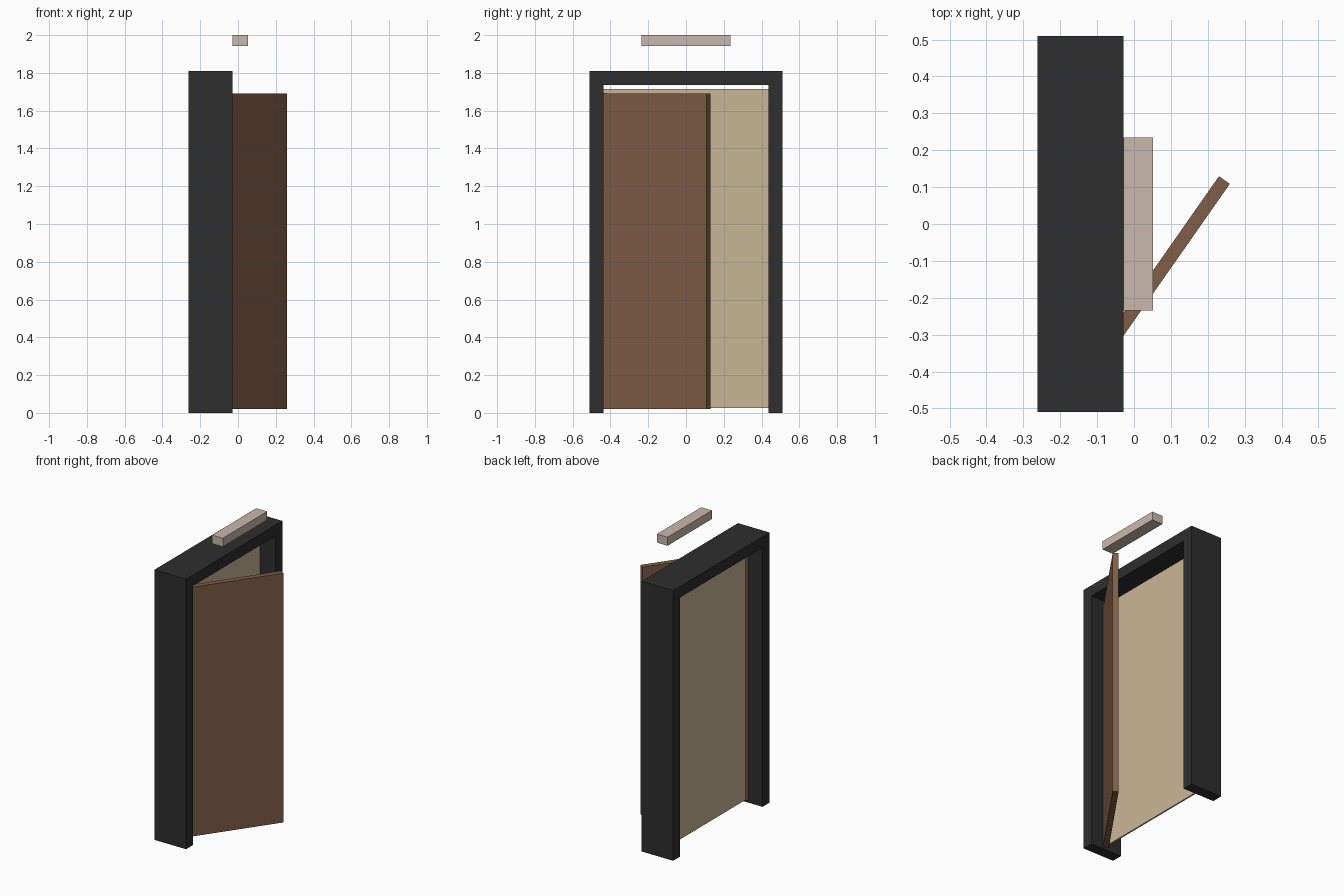
import bpy, bmesh, math
from mathutils import Matrix, Vector

if "Cube" in bpy.data.objects:
    bpy.data.objects.remove(bpy.data.objects["Cube"])


def srgb(r, g, b):
    def lin(c):
        c /= 255
        return c / 12.92 if c <= 0.04045 else ((c + 0.055) / 1.055) ** 2.4
    return (lin(r), lin(g), lin(b), 1)


def material(name, rgb):
    m = bpy.data.materials.new(name)
    m.diffuse_color = srgb(*rgb)
    m.use_nodes = True
    m.node_tree.nodes["Principled BSDF"].inputs["Base Color"].default_value = m.diffuse_color
    return m


charcoal = material("charcoal", (46, 46, 46))
brown = material("wood brown", (129, 94, 71))
tan = material("pale tan", (201, 183, 150))
blush = material("pale blush", (202, 184, 174))


def finish(name, bm, mat):
    bmesh.ops.recalc_face_normals(bm, faces=bm.faces)
    me = bpy.data.meshes.new(name)
    bm.to_mesh(me)
    bm.free()
    me.materials.append(mat)
    ob = bpy.data.objects.new(name, me)
    bpy.context.collection.objects.link(ob)
    return ob


def box(name, lo, hi, mat):
    lo, hi = Vector(lo), Vector(hi)
    bm = bmesh.new()
    bmesh.ops.create_cube(bm, size=1, matrix=Matrix.Translation((lo + hi) / 2)
                          @ Matrix.Diagonal((*(hi - lo), 1)))
    return finish(name, bm, mat)


# Door frame: arch-shaped profile extruded along x
X0, X1 = -0.262, -0.028
W, H, T = 0.51, 1.81, 0.074
profile = [(-W, 0), (-W, H), (W, H), (W, 0),
           (W - T, 0), (W - T, H - T), (T - W, H - T), (T - W, 0)]
bm = bmesh.new()
face = bm.faces.new([bm.verts.new((X0, y, z)) for y, z in profile])
ext = bmesh.ops.extrude_face_region(bm, geom=[face])
bmesh.ops.translate(bm, vec=(X1 - X0, 0, 0),
                    verts=[g for g in ext["geom"] if isinstance(g, bmesh.types.BMVert)])
finish("door_frame", bm, charcoal)

# Thin panel standing in the middle of the frame
box("back_panel", (-0.151, -0.436, 0.025), (-0.141, 0.436, 1.715), tan)

# Door, hinged at the left post and swung open
door = box("door", (-0.018, 0, 0.02), (0.018, 0.68, 1.69), brown)
door.location = (-0.145, -0.438, 0)
door.rotation_euler.z = math.radians(-35)

# Bar floating above the frame
box("overhead_bar", (-0.028, -0.235, 1.943), (0.052, 0.235, 2.0), blush)
